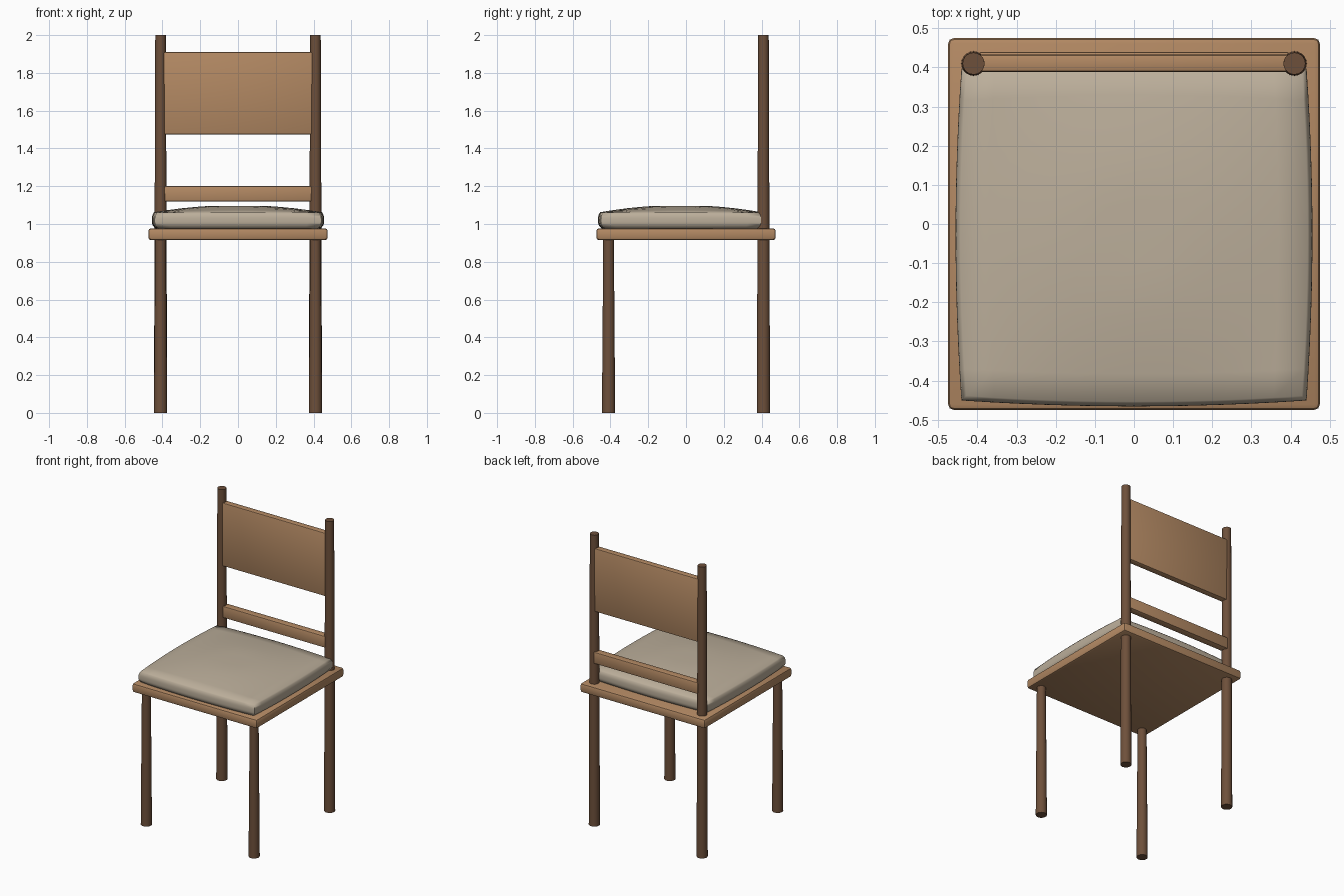
import bpy, bmesh, math

cube = bpy.data.objects.get("Cube")
if cube:
    bpy.data.objects.remove(cube, do_unlink=True)


def material(name, rgb):
    m = bpy.data.materials.new(name)
    m.use_nodes = True
    m.diffuse_color = (*rgb, 1)
    m.node_tree.nodes["Principled BSDF"].inputs["Base Color"].default_value = (*rgb, 1)
    return m


light_wood = material("light_wood", (0.45, 0.25, 0.125))
dark_wood = material("dark_wood", (0.155, 0.08, 0.043))
fabric = material("beige_fabric", (0.5, 0.425, 0.325))


def finish(name, bm, mat, angle=40):
    bmesh.ops.recalc_face_normals(bm, faces=bm.faces)
    mesh = bpy.data.meshes.new(name)
    bm.to_mesh(mesh)
    bm.free()
    mesh.materials.append(mat)
    obj = bpy.data.objects.new(name, mesh)
    bpy.context.collection.objects.link(obj)
    bpy.ops.object.select_all(action="DESELECT")
    obj.select_set(True)
    bpy.context.view_layer.objects.active = obj
    bpy.ops.object.shade_smooth_by_angle(angle=math.radians(angle))
    return obj


def board(name, low, high, bevel):
    bm = bmesh.new()
    bmesh.ops.create_cube(bm, size=1)
    for v in bm.verts:
        v.co = [l + (h - l) * (c + 0.5) for l, h, c in zip(low, high, v.co)]
    bmesh.ops.bevel(bm, geom=bm.edges[:], offset=bevel, segments=2,
                    profile=0.5, affect="EDGES")
    return finish(name, bm, light_wood)


def post(name, x, y, height, r_bottom, r_top):
    bm = bmesh.new()
    bmesh.ops.create_cone(bm, cap_ends=True, segments=20, radius1=r_bottom,
                          radius2=r_top, depth=height)
    bmesh.ops.translate(bm, verts=bm.verts, vec=(x, y, height / 2))
    return finish(name, bm, dark_wood)


# Legs; the rear pair continues up as back posts
for side, sx in (("left", 1), ("right", -1)):
    post(f"{side}_front_leg", sx * 0.41, -0.41, 0.93, 0.035, 0.028)
    post(f"{side}_back_post", sx * 0.41, 0.41, 2.0, 0.035, 0.028)

# Seat board and back slats
board("seat", (-0.475, -0.475, 0.915), (0.475, 0.475, 0.977), 0.014)
board("back_panel", (-0.397, 0.389, 1.475), (0.397, 0.433, 1.91), 0.007)
board("lower_back_rail", (-0.397, 0.389, 1.12), (0.397, 0.44, 1.2), 0.007)

# Cushion: a box bowed outward on its sides and domed on top
bm = bmesh.new()
bmesh.ops.create_cube(bm, size=2)
bmesh.ops.subdivide_edges(bm, edges=bm.edges[:], cuts=11, use_grid_fill=True)
for v in bm.verts:
    u, t, w = v.co
    inset = (0.012 if w > 0 else 0.022) * abs(w) ** 3
    top = 1.06 + 0.035 * (1 - u ** 2) * (1 - t ** 2)
    top += 0.005 * (2 - u ** 2 - t ** 2) * (u ** 2 * t ** 2 < 1) / 2
    top = min(top, 1.096)
    bottom = 0.975
    x = u * (0.441 + 0.015 * (1 - t ** 2) - inset)
    y = -0.027 + t * (0.424 + 0.015 * (1 - u ** 2) - inset)
    v.co = (x, y, bottom + (top - bottom) * (w + 1) / 2)
finish("seat_cushion", bm, fabric, 75)
